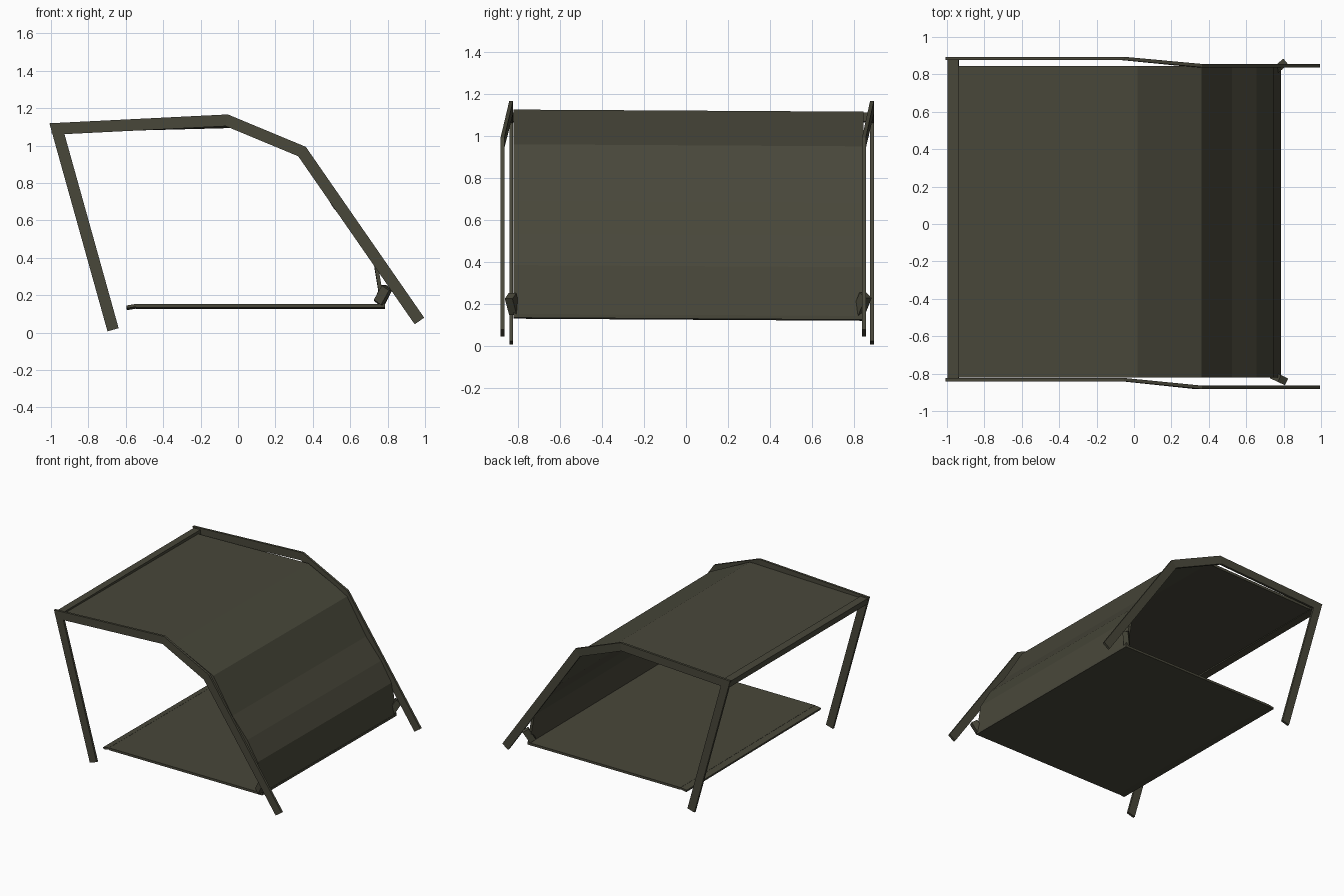
import bpy, bmesh, math
from mathutils import Vector, Matrix

if "Cube" in bpy.data.objects:
    bpy.data.objects.remove(bpy.data.objects["Cube"])

olive = bpy.data.materials.new("dark olive")
olive.diffuse_color = (0.065, 0.063, 0.042, 1)
olive.use_nodes = True
olive.node_tree.nodes["Principled BSDF"].inputs["Base Color"].default_value = olive.diffuse_color


def finish(name, bm):
    bmesh.ops.recalc_face_normals(bm, faces=bm.faces)
    me = bpy.data.meshes.new(name)
    bm.to_mesh(me)
    bm.free()
    me.materials.append(olive)
    ob = bpy.data.objects.new(name, me)
    bpy.context.collection.objects.link(ob)
    return ob


def offset_path(pts, d):
    """Mitred parallel of an x-z path; positive d lies left of travel."""
    pts = [Vector(p) for p in pts]
    dirs = [(b - a).normalized() for a, b in zip(pts, pts[1:])]
    norms = [Vector((-t.y, t.x)) for t in dirs]
    out = []
    for i, p in enumerate(pts):
        n0, n1 = norms[max(i - 1, 0)], norms[min(i, len(norms) - 1)]
        m = (n0 + n1).normalized()
        out.append(p + m * d / m.dot(n0))
    return out


def ribbon(name, pts, d0, d1, y_ranges, tilt=0.0):
    """Solid strip along an x-z path, with a y range at each path point."""
    bm = bmesh.new()
    rings = []
    for a, b, (y0, y1) in zip(offset_path(pts, d0), offset_path(pts, d1), y_ranges):
        corners = ((a, y0), (a, y1), (b, y1), (b, y0))
        rings.append([bm.verts.new((p.x, y, p.y - tilt * y)) for p, y in corners])
    for r, s in zip(rings, rings[1:]):
        for k in range(4):
            bm.faces.new((r[k], r[(k + 1) % 4], s[(k + 1) % 4], s[k]))
    bm.faces.new(rings[0])
    bm.faces.new(rings[-1])
    return finish(name, bm)


def box(name, size, loc, rot=(0, 0, 0)):
    bm = bmesh.new()
    bmesh.ops.create_cube(bm, size=1)
    bmesh.ops.scale(bm, vec=size, verts=bm.verts)
    ob = finish(name, bm)
    ob.location, ob.rotation_euler = loc, rot
    return ob


# Bent side frames: both step towards -y past the second bend
frame_path = [(-0.668, 0.015), (-0.968, 1.09), (-0.06, 1.135), (0.342, 0.968), (0.97, 0.062)]
T = 0.009
for name, ya, yb in (("front_side_frame", -0.832, -0.873), ("back_side_frame", 0.885, 0.847)):
    ys = [(y - T, y + T) for y in (ya, ya, ya, yb, yb)]
    ribbon(name, frame_path, -0.031, 0.031, ys)

# Crossbar joining the two upper corners
box("rear_crossbar", (0.06, 1.72, 0.045), (-0.967, 0.026, 1.088), (0, math.radians(-3), 0))

# Folded canopy sheet: roof, slope and lower wall
canopy = [(-0.95, 1.095), (0.02, 1.12), (0.36, 0.955), (0.525, 0.685),
          (0.655, 0.53), (0.745, 0.38), (0.785, 0.135)]
ribbon("canopy_sheet", canopy, -0.02, 0.0, [(-0.82, 0.845)] * len(canopy), 0.006)

# Floor panel with a tapered free edge
floor = [(-0.545, 0.139), (0.785, 0.139)]
ribbon("floor_panel", floor, -0.009, 0.009, [(-0.82, 0.845)] * 2, 0.006)
ribbon("floor_lip", [(-0.595, 0.131), (-0.545, 0.139)], -0.006, 0.009, [(-0.82, 0.845)] * 2, 0.006)

# Clips tying the sheet's lower corners to the frames
box("front_clip", (0.05, 0.04, 0.09), (0.775, -0.825, 0.2), (0, math.radians(32), math.radians(-25)))
box("back_clip", (0.05, 0.04, 0.1), (0.775, 0.838, 0.2), (0, math.radians(32), math.radians(40)))
